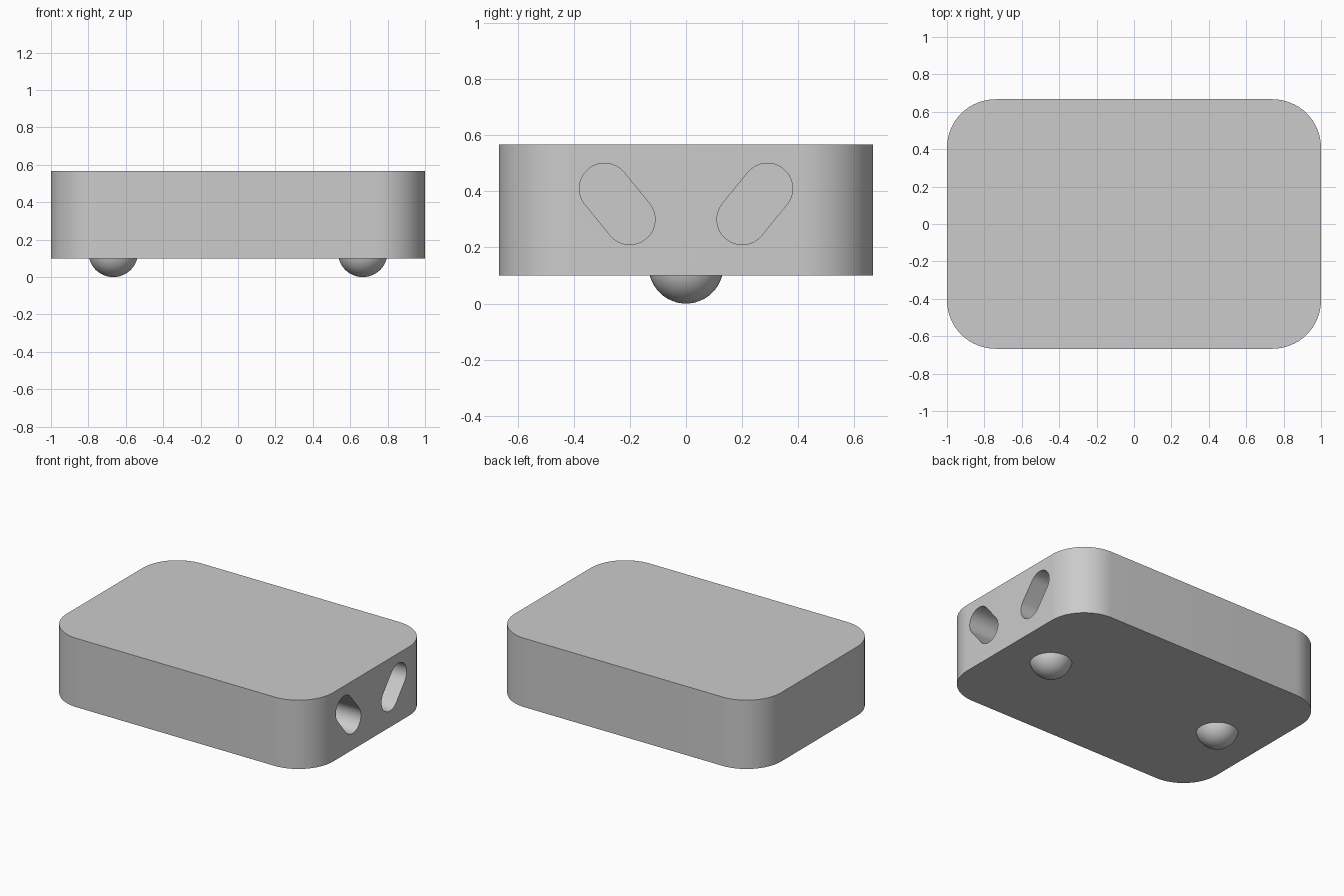
import bpy
import bmesh
from math import pi, sin, cos, atan2
from mathutils import Vector

cube = bpy.data.objects.get("Cube")
if cube:
    bpy.data.objects.remove(cube)

GREY = (0.6, 0.6, 0.6, 1)
grey = bpy.data.materials.new("light_grey")
grey.use_nodes = True
grey.diffuse_color = GREY
grey.node_tree.nodes["Principled BSDF"].inputs["Base Color"].default_value = GREY


def arc(cx, cy, r, start, sweep, n):
    """Points along a circular arc."""
    return [(cx + r * cos(start + sweep * i / n), cy + r * sin(start + sweep * i / n))
            for i in range(n + 1)]


def prism(name, points, offset):
    """Closed prism from a 3D outline pushed along an offset."""
    bm = bmesh.new()
    base = bm.faces.new([bm.verts.new(p) for p in points])
    ext = bmesh.ops.extrude_face_region(bm, geom=[base])["geom"]
    moved = [g for g in ext if isinstance(g, bmesh.types.BMVert)]
    bmesh.ops.translate(bm, verts=moved, vec=Vector(offset))
    bmesh.ops.recalc_face_normals(bm, faces=bm.faces)
    return finish(name, bm)


def finish(name, bm):
    mesh = bpy.data.meshes.new(name)
    bm.to_mesh(mesh)
    bm.free()
    mesh.materials.append(grey)
    obj = bpy.data.objects.new(name, mesh)
    bpy.context.collection.objects.link(obj)
    return obj


def smooth(obj):
    bpy.ops.object.select_all(action="DESELECT")
    obj.select_set(True)
    bpy.context.view_layer.objects.active = obj
    bpy.ops.object.shade_smooth_by_angle(angle=pi / 6)


# Rounded rectangular body
HX, HY, R, BOTTOM, TOP = 1.0, 0.667, 0.26, 0.1, 0.567
outline = []
for k, (sx, sy) in enumerate([(1, 1), (-1, 1), (-1, -1), (1, -1)]):
    outline += arc(sx * (HX - R), sy * (HY - R), R, k * pi / 2, pi / 2, 16)
body = prism("body", [(x, y, BOTTOM) for x, y in outline], (0, 0, TOP - BOTTOM))

# Two slanted blind slots in the left end, mirrored about y
DEPTH, SLOT_R = 0.4, 0.09
for side in (-1, 1):
    low, high = (side * 0.2, 0.3), (side * 0.29, 0.41)
    lean = atan2(high[1] - low[1], high[0] - low[0])
    slot = (arc(*high, SLOT_R, lean - pi / 2, pi, 16)
            + arc(*low, SLOT_R, lean + pi / 2, pi, 16))
    cutter = prism("slot_cutter", [(HX - DEPTH, y, z) for y, z in slot], (DEPTH + 0.1, 0, 0))
    cutter.hide_render = True
    cut = body.modifiers.new("slot", "BOOLEAN")
    cut.operation = "DIFFERENCE"
    cut.solver = "EXACT"
    cut.object = cutter
    bpy.context.view_layer.objects.active = body
    bpy.ops.object.modifier_apply(modifier=cut.name)
    bpy.data.objects.remove(cutter)
smooth(body)

# Ball feet sunk into the underside
FOOT_R = 0.133
for name, x in (("left_foot", 0.667), ("right_foot", -0.667)):
    bm = bmesh.new()
    bmesh.ops.create_uvsphere(bm, u_segments=40, v_segments=24, radius=FOOT_R)
    bmesh.ops.translate(bm, verts=bm.verts, vec=(x, 0, FOOT_R))
    smooth(finish(name, bm))
